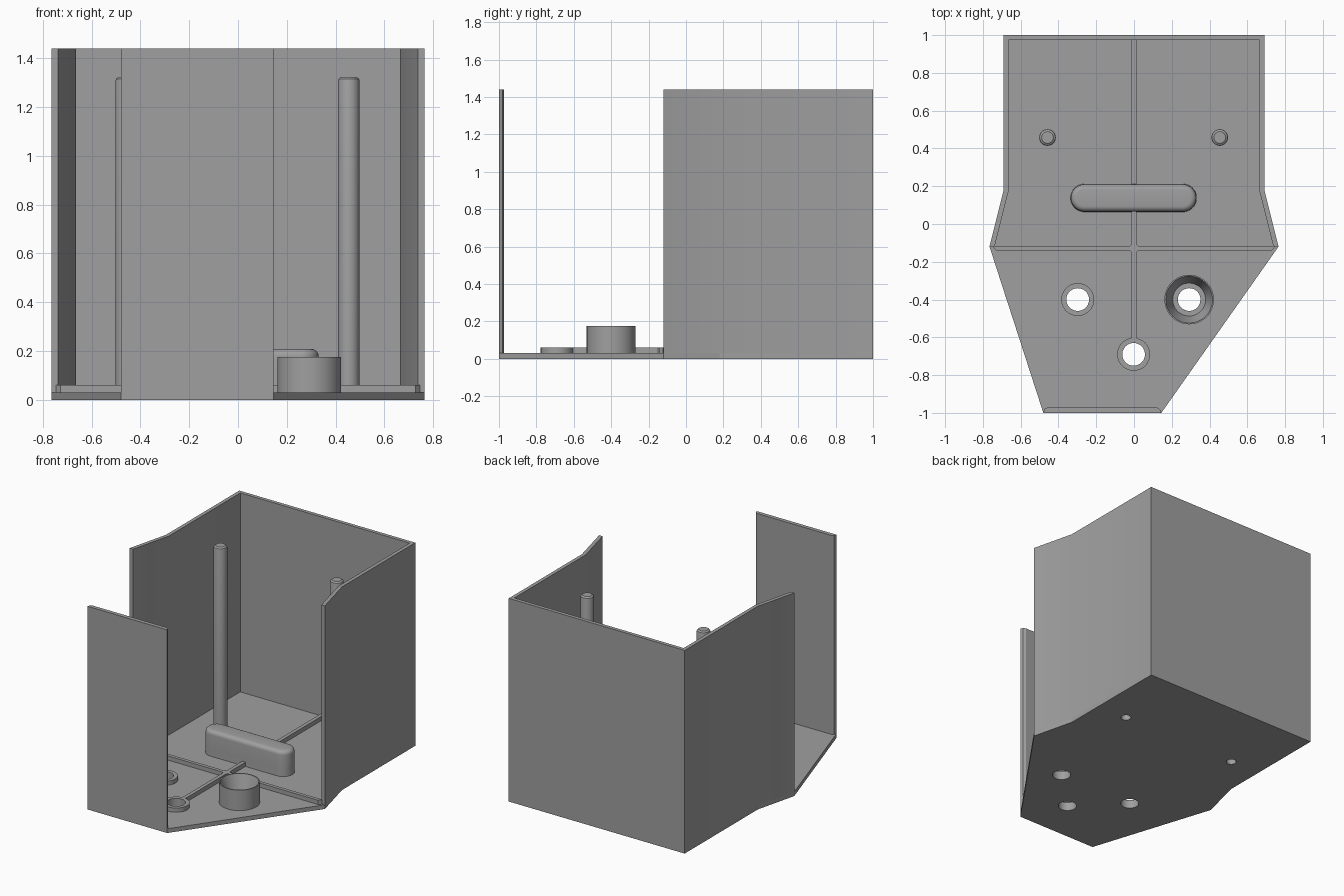
import bpy, bmesh, math

if "Cube" in bpy.data.objects:
    bpy.data.objects.remove(bpy.data.objects["Cube"])

FLOOR, RIB, WALL = 0.03, 0.06, 1.44

grey = bpy.data.materials.new("plain_grey")
grey.diffuse_color = (0.35, 0.35, 0.35, 1)
grey.use_nodes = True
grey.node_tree.nodes["Principled BSDF"].inputs["Base Color"].default_value = grey.diffuse_color


def finish(name, bm, smooth=True):
    bmesh.ops.remove_doubles(bm, verts=bm.verts, dist=1e-5)
    bmesh.ops.recalc_face_normals(bm, faces=bm.faces)
    me = bpy.data.meshes.new(name)
    bm.to_mesh(me)
    bm.free()
    me.materials.append(grey)
    ob = bpy.data.objects.new(name, me)
    bpy.context.collection.objects.link(ob)
    bpy.ops.object.select_all(action='DESELECT')
    ob.select_set(True)
    bpy.context.view_layer.objects.active = ob
    if smooth:
        bpy.ops.object.shade_smooth_by_angle(angle=math.radians(32))
    return ob


def prism(name, pts, z0, z1, smooth=True):
    """Extrude a plan outline from z0 to z1."""
    bm = bmesh.new()
    face = bm.faces.new([bm.verts.new((x, y, z0)) for x, y in pts])
    ext = bmesh.ops.extrude_face_region(bm, geom=[face])
    top = [v for v in ext["geom"] if isinstance(v, bmesh.types.BMVert)]
    bmesh.ops.translate(bm, verts=top, vec=(0, 0, z1 - z0))
    return finish(name, bm, smooth)


def lathe(name, profile, x, y, closed=False, steps=48):
    """Spin a radius/height profile about a vertical axis at x, y."""
    bm = bmesh.new()
    vs = [bm.verts.new((x + r, y, z)) for r, z in profile]
    edges = [bm.edges.new(p) for p in zip(vs, vs[1:])]
    if closed:
        edges.append(bm.edges.new((vs[-1], vs[0])))
    bmesh.ops.spin(bm, geom=vs + edges, cent=(x, y, 0), axis=(0, 0, 1),
                   angle=2 * math.pi, steps=steps, use_merge=True)
    return finish(name, bm)


# Floor plate with screw holes
half = [(0.69, 1), (0.69, 0.18), (0.765, -0.12)]
floor = prism("floor", half + [(0.145, -1), (-0.48, -1)]
              + [(-x, y) for x, y in reversed(half)], 0, FLOOR, smooth=False)
holes = [(-0.298, -0.4, 0.06), (0.292, -0.4, 0.06), (-0.002, -0.69, 0.06),
         (-0.458, 0.458, 0.033), (0.454, 0.458, 0.033)]
for hx, hy, hr in holes:
    cutter = lathe("hole_cutter", [(0, -0.1), (hr, -0.1), (hr, 0.1), (0, 0.1)], hx, hy)
    cutter.hide_render = True
    mod = floor.modifiers.new("hole", 'BOOLEAN')
    mod.operation, mod.solver, mod.object = 'DIFFERENCE', 'EXACT', cutter
    bpy.context.view_layer.objects.active = floor
    bpy.ops.object.modifier_apply(modifier=mod.name)
    bpy.data.objects.remove(cutter)

# Wrap-around wall: back and two bent sides
inner = [(0.738, -0.12), (0.664, 0.175), (0.664, 0.974)]
loop = half + inner
prism("rear_wall", loop + [(-x, y) for x, y in reversed(loop)], FLOOR, WALL)

# Front panel
prism("front_panel", [(-0.48, -1), (0.145, -1), (0.138, -0.982), (0.122, -0.972),
                      (-0.46, -0.972), (-0.474, -0.98)], FLOOR, WALL, smooth=False)

# Cross-shaped floor rib with softened inner corners
w, f, a, b = 0.013, 0.022, -0.117, -0.142
right = [(w, 0.974), (w, a + f - w), (f, a), (0.738, a), (0.745, -0.122), (0.728, b),
         (f, b), (w, b - f + w), (w, -0.609)]
prism("cross_rib", right + [(-x, y) for x, y in reversed(right)], FLOOR, RIB, smooth=False)

# Low bosses round two of the floor holes
for bx, by, br in (holes[0], holes[2]):
    lathe("hole_boss", [(br, FLOOR), (0.087, FLOOR), (0.087, RIB), (br, RIB)], bx, by, True)

# Tall funnel cup round the third hole
lathe("funnel_cup", [(0.06, FLOOR), (0.131, FLOOR), (0.131, 0.175), (0.124, 0.175),
                     (0.087, RIB), (0.06, RIB)], holes[1][0], holes[1][1], True, 64)

# Tall posts, hollow at the foot
for px, py, pr in holes[3:]:
    lathe("post", [(0, 0.12), (pr, 0.12), (pr, FLOOR), (0.044, FLOOR), (0.044, 1.308),
                   (0.042, 1.315), (0.031, 1.323), (0, 1.323)], px, py, steps=32)

# Rounded slot block: stacked stadium rings with a filleted top
bm = bmesh.new()
n, cx, cy, run, fr = 20, -0.002, 0.138, 0.26, 0.028
levels = [(0.074, FLOOR), (0.072, 0.08)]
levels += [(0.072 - fr + fr * math.cos(t), 0.208 - fr + fr * math.sin(t))
           for t in [math.pi / 2 * k / 5 for k in range(6)]]
rings = []
for r, z in levels:
    ring = []
    for side in (1, -1):
        for k in range(n + 1):
            t = -math.pi / 2 + math.pi * k / n
            ring.append(bm.verts.new((cx + side * (run + r * math.cos(t)),
                                      cy + side * r * math.sin(t), z)))
    rings.append(ring)
for lo, hi in zip(rings, rings[1:]):
    for i in range(len(lo)):
        j = (i + 1) % len(lo)
        bm.faces.new((lo[i], lo[j], hi[j], hi[i]))
bm.faces.new(rings[-1])
bm.faces.new(rings[0][::-1])
finish("slot_block", bm)
